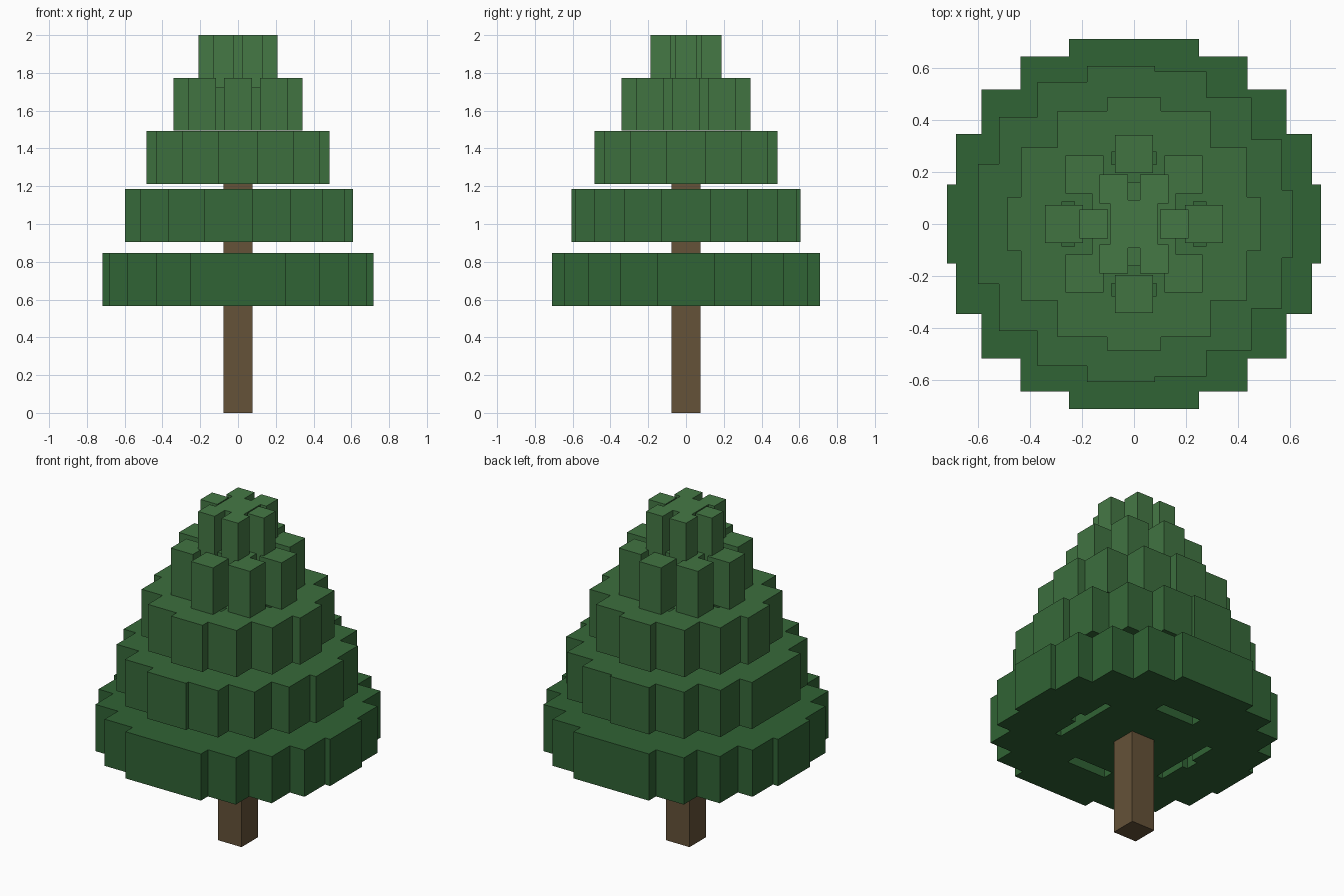
import bpy, bmesh
from math import cos, sin, tau
from mathutils import Matrix

if "Cube" in bpy.data.objects:
    bpy.data.objects.remove(bpy.data.objects["Cube"])


def add_box(bm, x, y, z0, z1, half):
    m = Matrix.Translation((x, y, (z0 + z1) / 2)) @ Matrix.Diagonal((2 * half, 2 * half, z1 - z0, 1))
    bmesh.ops.create_cube(bm, size=1, matrix=m)


def make_object(name, bm, color):
    mesh = bpy.data.meshes.new(name)
    bm.to_mesh(mesh)
    bm.free()
    mat = bpy.data.materials.new(name + "_color")
    mat.diffuse_color = (*color, 1)
    mat.use_nodes = True
    mat.node_tree.nodes["Principled BSDF"].inputs["Base Color"].default_value = mat.diffuse_color
    mesh.materials.append(mat)
    obj = bpy.data.objects.new(name, mesh)
    bpy.context.collection.objects.link(obj)


# Trunk: square post running up into the foliage
bm = bmesh.new()
add_box(bm, 0, 0, 0, 1.3, 0.078)
make_object("trunk", bm, (0.13, 0.085, 0.04))

# Foliage tiers: ring of square blocks around a square core
# (block count, ring radius, block half width, bottom height)
tiers = [
    (18, 0.566, 0.152, 0.566),
    (15, 0.479, 0.130, 0.905),
    (12, 0.381, 0.104, 1.213),
    (8, 0.268, 0.073, 1.494),
    (6, 0.155, 0.055, 1.72),
]
HEIGHT = 0.28
for i, (count, radius, half, z) in enumerate(tiers):
    bm = bmesh.new()
    add_box(bm, 0, 0, z, z + HEIGHT, 0.6 * radius)
    for k in range(count):
        a = tau * k / count
        add_box(bm, radius * cos(a), radius * sin(a), z, z + HEIGHT, half)
    t = i / 4
    make_object(f"foliage_tier_{i + 1}", bm, (0.03 + 0.03 * t, 0.125 + 0.065 * t, 0.035 + 0.025 * t))
